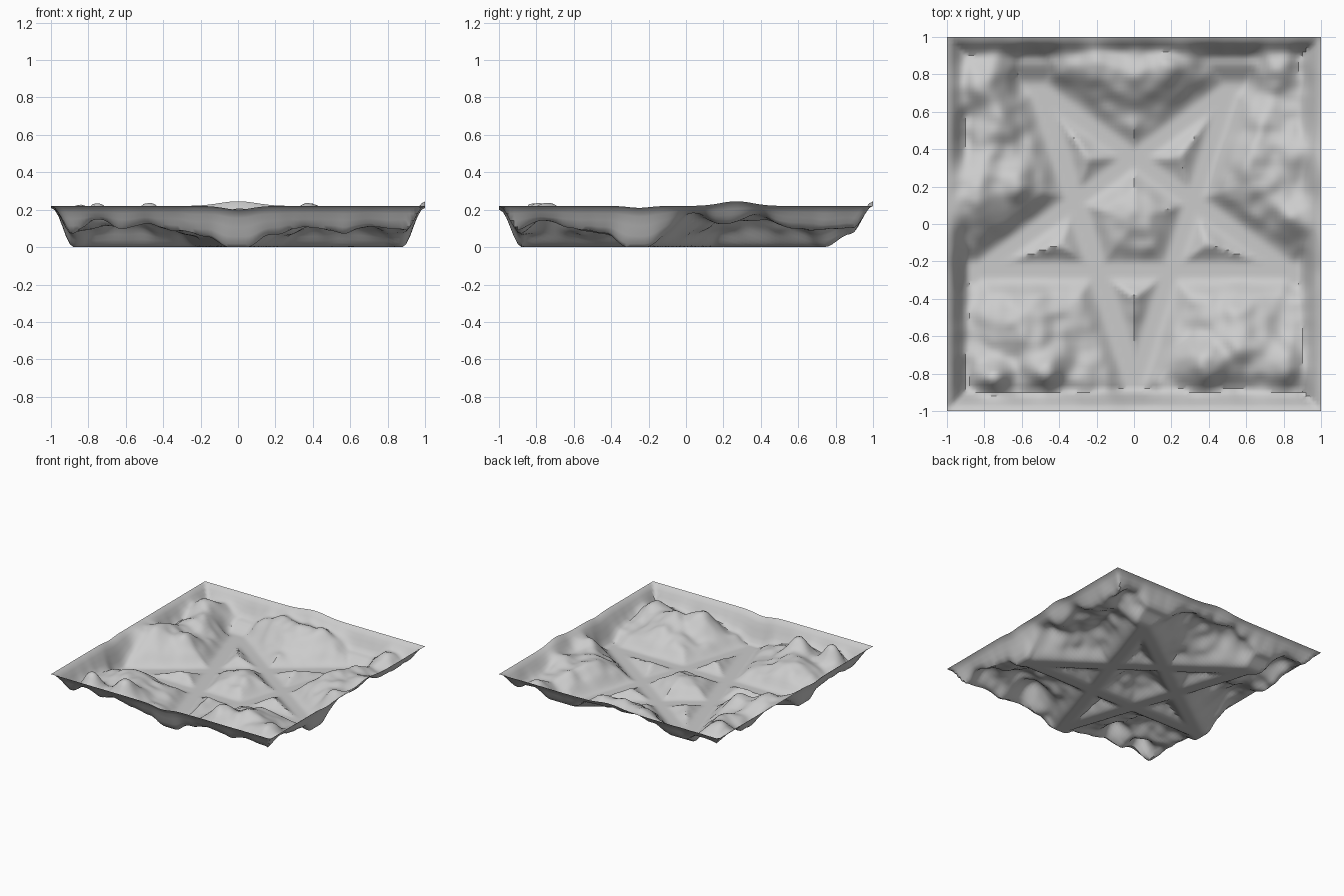
import bpy, bmesh, math
from mathutils import Vector, noise

if "Cube" in bpy.data.objects:
    bpy.data.objects.remove(bpy.data.objects["Cube"])

N = 100                 # grid cells per side
RIM = 0.22              # rim height
WALL = 0.88             # where the outer wall starts to rise

# hills: x, y, height, radius
HILLS = [
    (-.82, .76, .13, .16), (-.75, .52, .08, .13), (-.90, .12, .14, .17),
    (-.65, .20, .08, .16), (-.84, .32, .06, .10), (-.20, .84, .10, .12),
    (.00, .82, .11, .15), (.20, .84, .10, .12), (-.38, .85, .05, .10),
    (.75, .82, .08, .13), (.90, .37, .10, .13), (.88, .04, .11, .13),
    (.62, .30, .09, .18), (.70, .56, .05, .12), (.80, -.75, .13, .12),
    (.58, -.66, .09, .14), (.37, -.75, .15, .12), (.55, -.48, .06, .18),
    (-.75, -.82, .15, .09), (-.48, -.78, .15, .11), (-.60, -.52, .09, .18),
    (.00, .08, .03, .15),
]

# star of five straight valleys, one point towards the front
CENTRE, R = Vector((0, .02)), .87
tips = [CENTRE + R * Vector((math.cos(math.radians(-90 + 72 * i)),
                             math.sin(math.radians(-90 + 72 * i)))) for i in range(5)]
valleys = []
for i in range(5):
    a, b = tips[i], tips[(i + 2) % 5]
    e = (b - a) * .03
    valleys.append((a - e, b + e))


def smooth(lo, hi, v):
    t = max(0, min(1, (v - lo) / (hi - lo)))
    return t * t * (3 - 2 * t)


def bump(d, r):
    return math.exp(-(d / r) ** 2)


def valley_distance(p):
    best = 9
    for a, b in valleys:
        d = b - a
        t = max(0, min(1, (p - a).dot(d) / d.length_squared))
        best = min(best, (p - a - d * t).length)
    return best


def rim_height(x, y):
    z = RIM
    z += .025 * bump(x, .14) * smooth(.9, 1, y)
    z += .025 * bump(y - .27, .12) * smooth(.9, 1, x)
    z -= .02 * bump(x, .1) * smooth(.9, 1, -y)
    z -= .01 * bump(y + .25, .08) * smooth(.9, 1, abs(x))
    return z


def height(x, y):
    h = .08 + sum(k * bump(math.hypot(x - hx, y - hy), r) for hx, hy, k, r in HILLS)
    h += .022 * noise.noise((x * 6, y * 6, 3.1)) + .02 * noise.noise((x * 12, y * 12, 7.7))
    h = max(.02, min(.235, h))
    d = valley_distance(Vector((x, y)))
    h *= .5 * smooth(.035, .14, d) + .5 * smooth(.035, .24, d)
    # hills sink a little at the foot of the front and side walls
    h *= 1 - .1 * smooth(.8, .92, max(abs(x), -y))
    # ground climbs gently to the back wall
    h = max(h, .07 * smooth(.74, .88, y))
    s = smooth(WALL, 1, max(abs(x), abs(y)))
    return h + (rim_height(x, y) - h) * s


# terrain sheet
bm = bmesh.new()
bmesh.ops.create_grid(bm, x_segments=N, y_segments=N, size=1)
for v in bm.verts:
    v.co.z = height(v.co.x, v.co.y)
low = min(v.co.z for v in bm.verts)
for v in bm.verts:
    v.co.z -= low
mesh = bpy.data.meshes.new("terrain")
bm.to_mesh(mesh)
bm.free()
terrain = bpy.data.objects.new("terrain", mesh)
bpy.context.collection.objects.link(terrain)
bpy.context.view_layer.objects.active = terrain
terrain.select_set(True)
bpy.ops.object.shade_smooth_by_angle(angle=math.radians(40))
